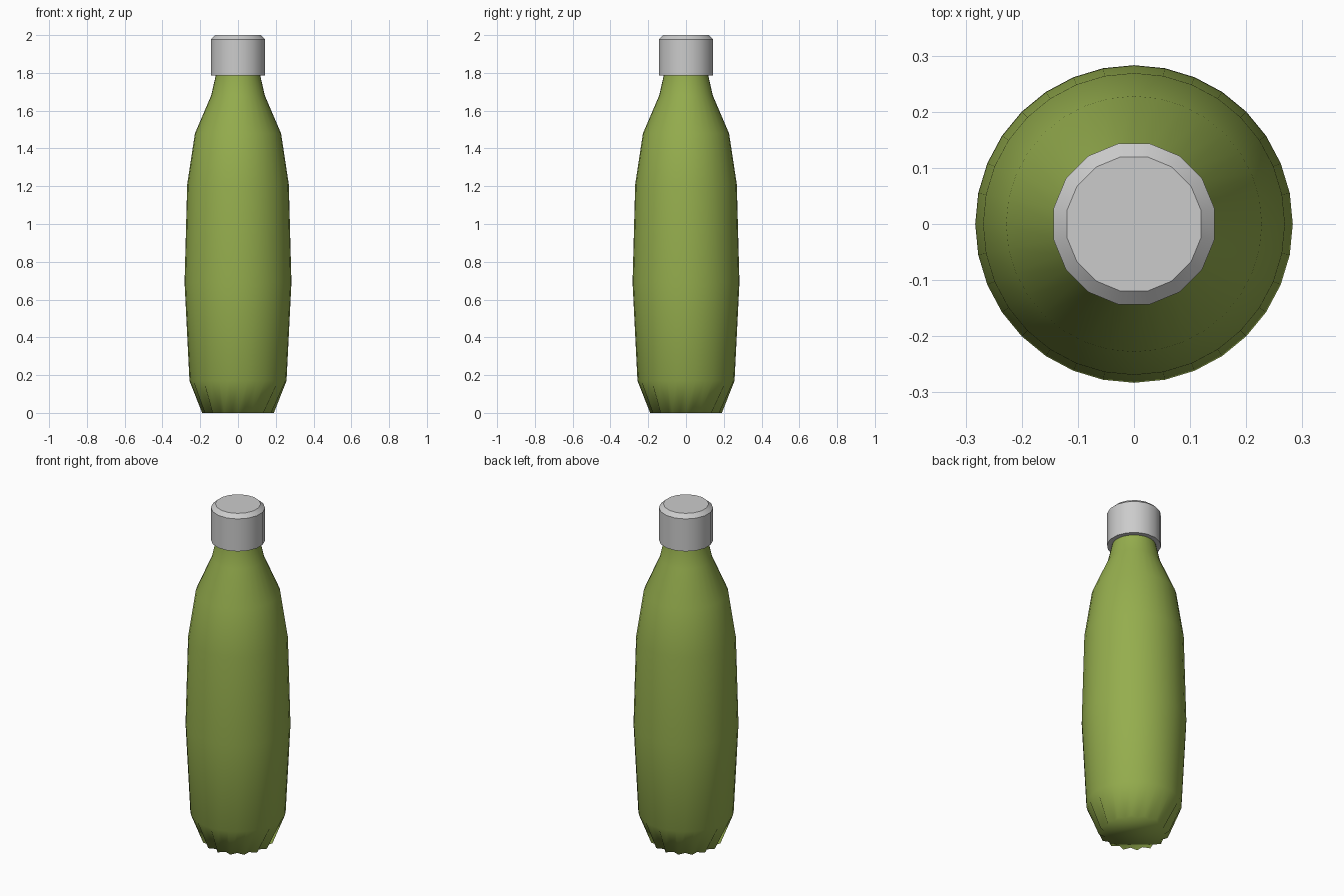
import bpy, bmesh
from math import pi, sin, cos, radians

if "Cube" in bpy.data.objects:
    bpy.data.objects.remove(bpy.data.objects["Cube"])


def lathe(name, profile, sides, turn=0.0, flute=0.0):
    """Revolve (radius, z) points; flute pulls in every other vertex of the first ring."""
    bm = bmesh.new()
    rings = []
    for row, (r, z) in enumerate(profile):
        ring = []
        for i in range(sides):
            a = 2 * pi * i / sides + turn
            rr = r - flute if row == 0 and i % 2 else r
            ring.append(bm.verts.new((rr * cos(a), rr * sin(a), z)))
        rings.append(ring)
    for lo, hi in zip(rings, rings[1:]):
        for i in range(sides):
            j = (i + 1) % sides
            bm.faces.new((lo[i], lo[j], hi[j], hi[i]))
    bm.faces.new(rings[0][::-1])
    bm.faces.new(rings[-1])
    mesh = bpy.data.meshes.new(name)
    bm.to_mesh(mesh)
    bm.free()
    obj = bpy.data.objects.new(name, mesh)
    bpy.context.collection.objects.link(obj)
    bpy.ops.object.select_all(action='DESELECT')
    obj.select_set(True)
    bpy.context.view_layer.objects.active = obj
    return obj


# Bottle body with fluted foot, shoulder and neck running up into the cap
body = lathe("bottle_body", [(0.19, 0), (0.257, 0.17), (0.283, 0.69), (0.269, 1.21),
                             (0.228, 1.48), (0.142, 1.68), (0.117, 1.79), (0.115, 1.83)],
             32, flute=0.027)
bpy.ops.object.shade_smooth()
green = bpy.data.materials.new("green")
green.diffuse_color = (0.30, 0.42, 0.075, 1)
green.use_nodes = True
green.node_tree.nodes["Principled BSDF"].inputs["Base Color"].default_value = green.diffuse_color
body.data.materials.append(green)

# Sixteen-sided screw cap with a bevelled top edge
cap = lathe("cap", [(0.146, 1.785), (0.146, 1.978), (0.122, 2.0)], 16, turn=pi / 16)
bpy.ops.object.shade_smooth_by_angle(angle=radians(30))
